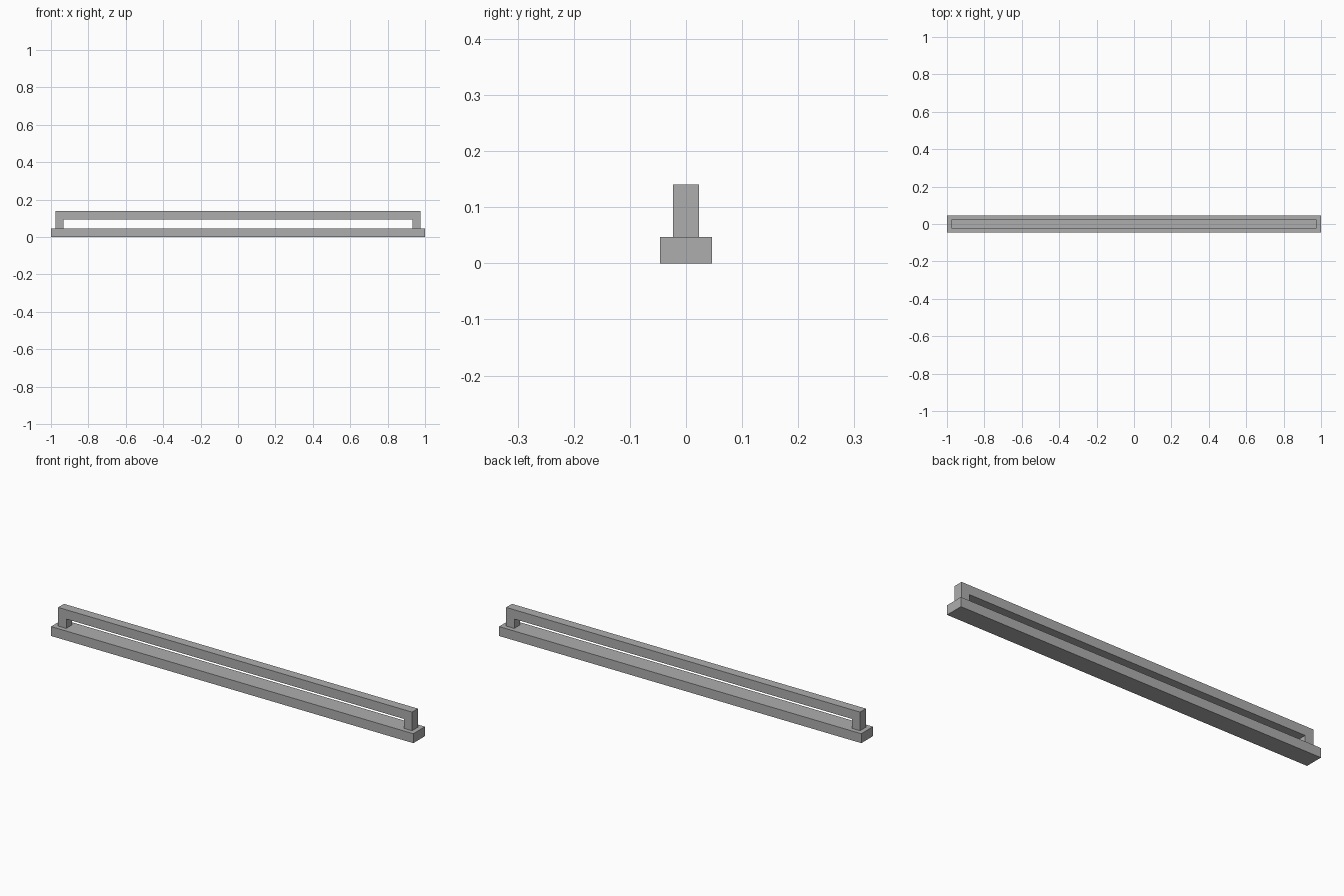
import bpy
import bmesh

if "Cube" in bpy.data.objects:
    bpy.data.objects.remove(bpy.data.objects["Cube"], do_unlink=True)

grey = bpy.data.materials.new("plain grey")
grey.use_nodes = True
colour = (0.42, 0.42, 0.42, 1)
grey.diffuse_color = colour
grey.node_tree.nodes["Principled BSDF"].inputs["Base Color"].default_value = colour


def extrude_profile(name, right_half, depth):
    """Mirror half an x-z outline across x = 0 and extrude it along y."""
    outline = right_half + [(-x, z) for x, z in reversed(right_half)]
    bm = bmesh.new()
    face = bm.faces.new([bm.verts.new((x, -depth / 2, z)) for x, z in outline])
    result = bmesh.ops.extrude_face_region(bm, geom=[face])
    moved = [v for v in result["geom"] if isinstance(v, bmesh.types.BMVert)]
    bmesh.ops.translate(bm, verts=moved, vec=(0, depth, 0))
    bmesh.ops.recalc_face_normals(bm, faces=bm.faces)
    mesh = bpy.data.meshes.new(name)
    bm.to_mesh(mesh)
    bm.free()
    mesh.materials.append(grey)
    obj = bpy.data.objects.new(name, mesh)
    bpy.context.collection.objects.link(obj)
    return obj


base_top = 0.047
bar_bottom = 0.094
bar_top = 0.14
handle_end = 0.977
leg_inner = 0.932

# Long flat base strip
extrude_profile("base_strip", [(1, 0), (1, base_top)], 0.092)

# Raised bar with a short leg at each end
extrude_profile("handle_bar", [
    (leg_inner, bar_bottom), (leg_inner, base_top),
    (handle_end, base_top), (handle_end, bar_top)], 0.046)
